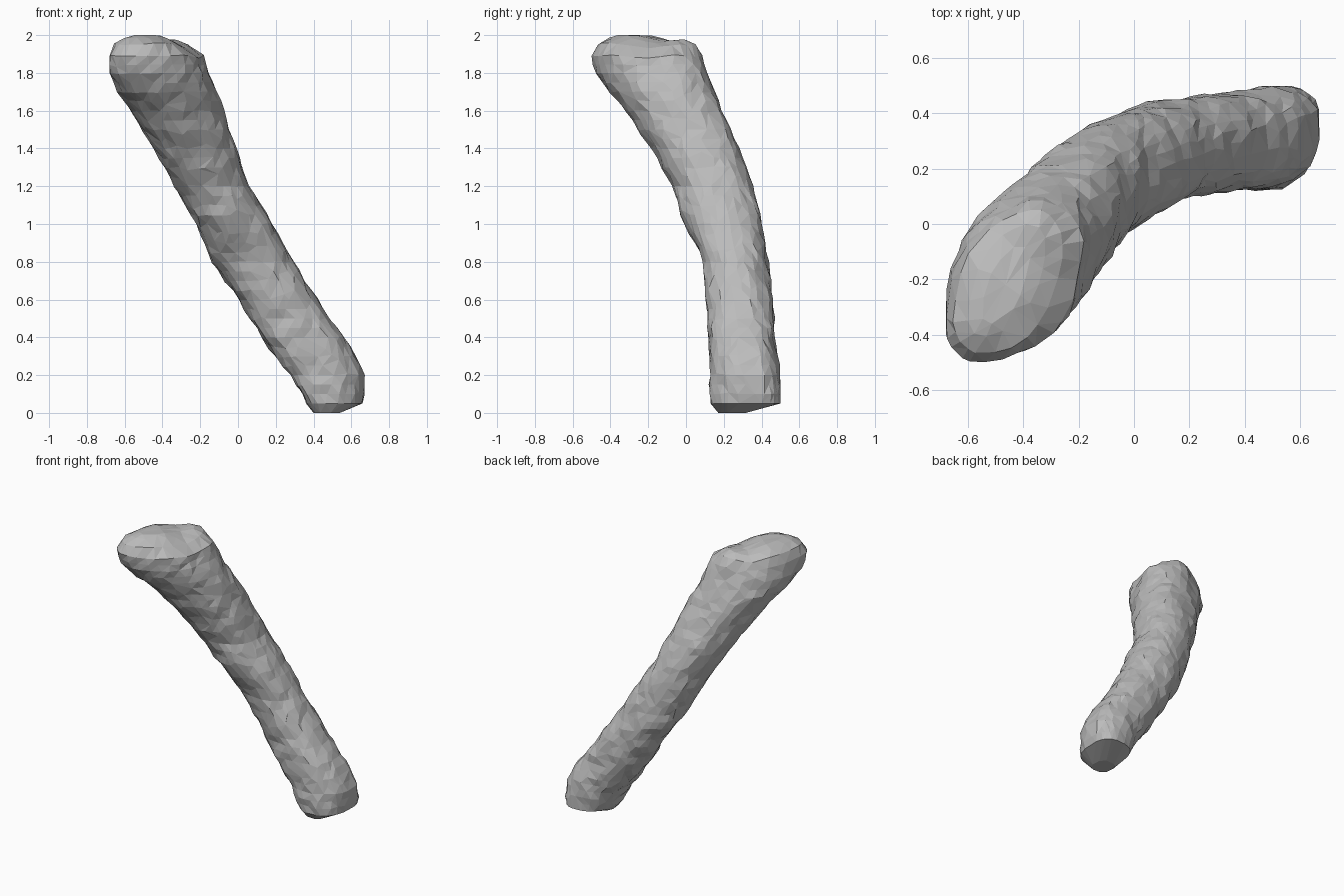
import bpy, bmesh, math, random
from mathutils import Vector, noise

random.seed(4)
if "Cube" in bpy.data.objects:
    bpy.data.objects.remove(bpy.data.objects["Cube"], do_unlink=True)

# Slices up the limb: height, x min, x max, y min, y max, diagonal lean
SLICES = [
    (0.00, .40, .54, .17, .32, 0),
    (0.05, .36, .66, .13, .50, .2),
    (0.10, .34, .67, .13, .50, .2),
    (0.20, .28, .67, .13, .49, .15),
    (0.40, .13, .56, .12, .47, .1),
    (0.60, .01, .42, .11, .46, 0),
    (0.80, -.13, .29, .09, .43, 0),
    (1.00, -.22, .18, 0, .40, .1),
    (1.20, -.33, .06, -.07, .35, .15),
    (1.40, -.44, -.01, -.18, .28, .2),
    (1.60, -.56, -.08, -.31, .19, .25),
    (1.70, -.64, -.12, -.40, .15, .3),
    (1.80, -.68, -.16, -.47, .11, .35),
    (1.89, -.68, -.19, -.50, .08, .4),
    (1.95, -.65, -.26, -.47, .05, .45),
    (1.985, -.60, -.32, -.41, .00, .55),
    (2.00, -.55, -.38, -.36, -.08, .65),
]
SIDES = 28
STEP = 0.055


def slices():
    """Fill in extra slices where the given ones are far apart."""
    for low, high in zip(SLICES, SLICES[1:]):
        count = max(1, round((high[0] - low[0]) / STEP))
        for i in range(count):
            yield [a + (b - a) * i / count for a, b in zip(low, high)]
    yield SLICES[-1]


def squared(v, power):
    return math.copysign(abs(v) ** power, v)


def ring(bm, z, x0, x1, y0, y1, lean):
    """One slightly squared oval, leaning along the diagonal."""
    skew = math.asin(lean)
    power = 0.78 if z < 0.5 else 0.9
    verts = []
    for i in range(SIDES):
        t = math.tau * (i + 0.5 * random.random()) / SIDES
        x = (x0 + x1) / 2 + (x1 - x0) / 2 * squared(math.cos(t), power)
        y = (y0 + y1) / 2 + (y1 - y0) / 2 * squared(math.sin(t + skew), power)
        verts.append(bm.verts.new((x, y, z)))
    return verts


# Skin of the limb
bm = bmesh.new()
rings = [ring(bm, *s) for s in slices()]
for low, high in zip(rings, rings[1:]):
    for i in range(SIDES):
        j = (i + 1) % SIDES
        bm.faces.new((low[i], low[j], high[j], high[i]))
for end in (list(reversed(rings[0])), rings[-1]):
    bmesh.ops.poke(bm, faces=[bm.faces.new(end)])

# Knobbly surface and a shallow saddle across the top
bm.normal_update()
for v in bm.verts:
    if 0.06 < v.co.z < 1.97:
        lump = 0.003 + noise.noise(v.co * 9) * 0.014 + random.uniform(-.005, .005)
        v.co += v.normal * lump
    sink = max(0, min(1, (v.co.z - 1.8) / 0.2))
    along = (v.co - Vector((-.36, -.13, 0))).dot(Vector((.6, .8, 0)))
    v.co.z -= 0.03 * sink * math.exp(-(along / 0.09) ** 2)
    v.co.x = max(-.68, min(.67, v.co.x))
    v.co.y = max(-.5, min(.5, v.co.y))
bmesh.ops.triangulate(bm, faces=bm.faces[:])
bmesh.ops.recalc_face_normals(bm, faces=bm.faces[:])

mesh = bpy.data.meshes.new("limb")
bm.to_mesh(mesh)
bm.free()
limb = bpy.data.objects.new("limb", mesh)
bpy.context.collection.objects.link(limb)

# Irregular facets
facets = limb.modifiers.new("facets", 'DECIMATE')
facets.ratio = 0.75

grey = bpy.data.materials.new("plain grey")
grey.use_nodes = True
grey.diffuse_color = (.5, .5, .5, 1)
grey.node_tree.nodes["Principled BSDF"].inputs["Base Color"].default_value = (.5, .5, .5, 1)
mesh.materials.append(grey)
